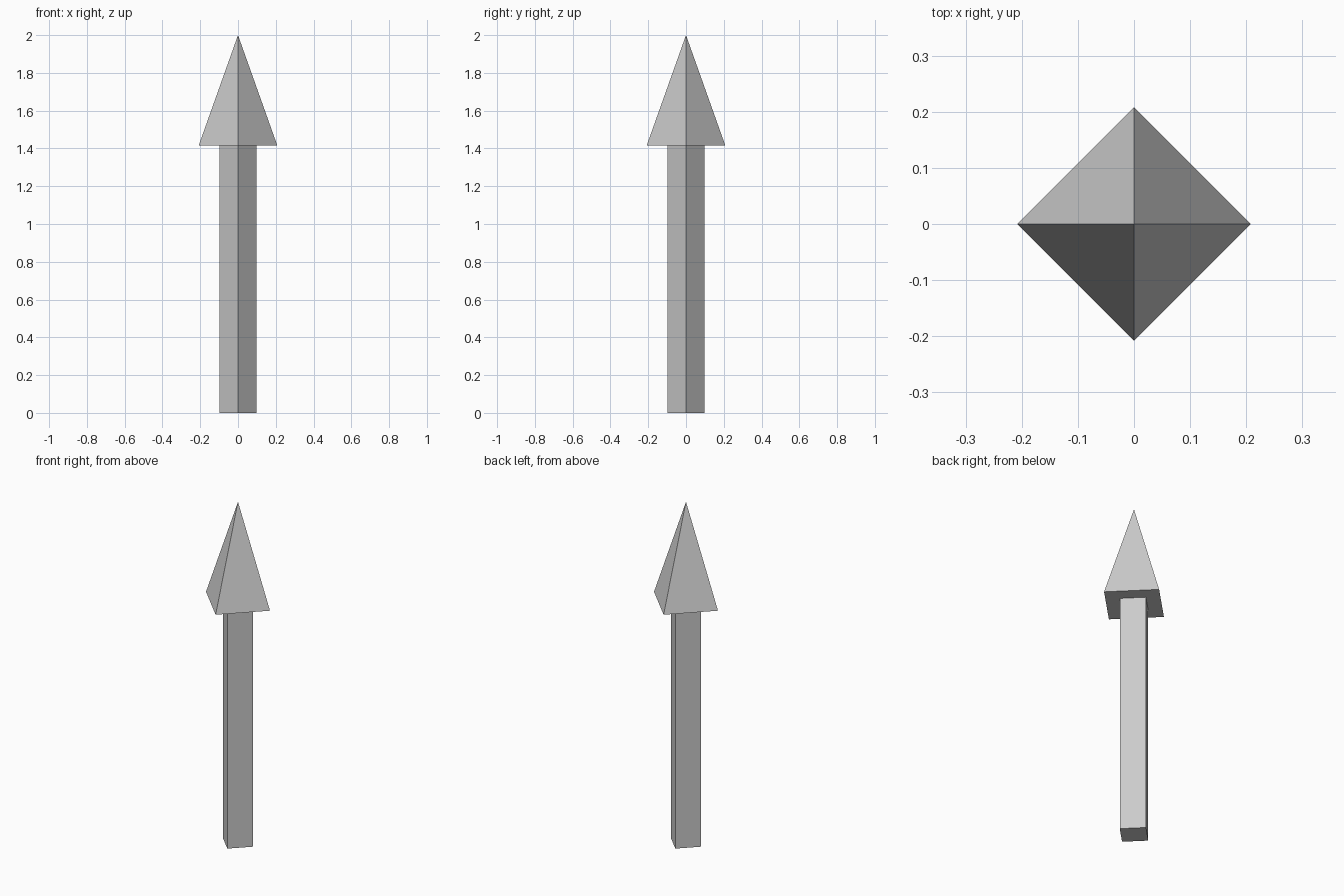
import bpy

if "Cube" in bpy.data.objects:
    bpy.data.objects.remove(bpy.data.objects["Cube"])

SHAFT_TOP = 1.416
TIP = 2.0

# Square shaft, corners pointing along x and y
bpy.ops.mesh.primitive_cylinder_add(vertices=4, radius=0.099, depth=SHAFT_TOP,
                                    location=(0, 0, SHAFT_TOP / 2))
bpy.context.object.name = "shaft"

# Four-sided pyramid head, same orientation as the shaft
bpy.ops.mesh.primitive_cone_add(vertices=4, radius1=0.208, radius2=0,
                                depth=TIP - SHAFT_TOP,
                                location=(0, 0, (TIP + SHAFT_TOP) / 2))
bpy.context.object.name = "arrow_head"
